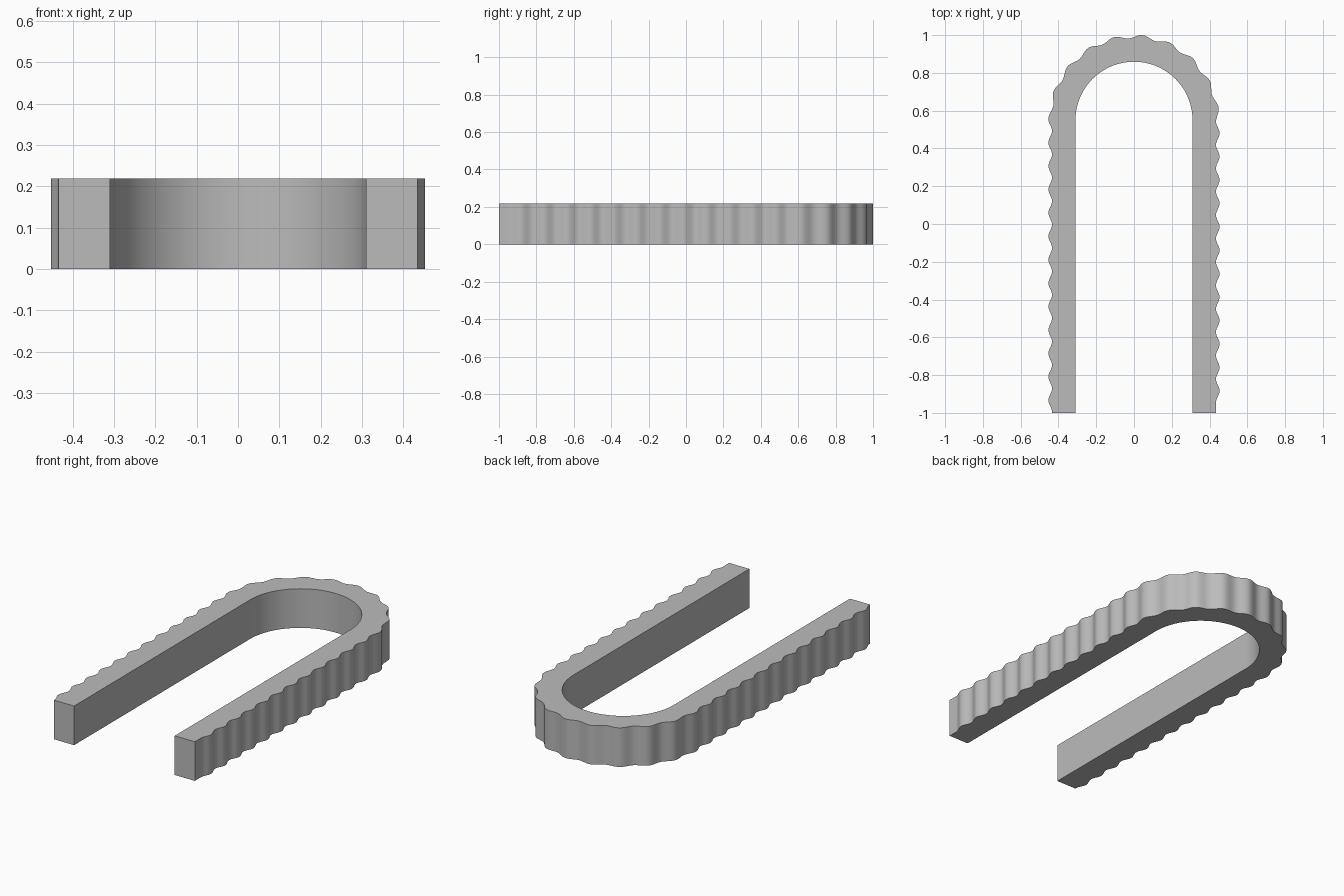
import bpy, bmesh, math

cube = bpy.data.objects.get("Cube")
if cube:
    bpy.data.objects.remove(cube, do_unlink=True)

HEIGHT = 0.218
INNER = 0.31         # inner radius of the bend
MIDLINE = 0.375      # radius along which the ripples are spaced
OUTER = 0.4435       # mean outer radius
RIPPLE = 0.0095      # ripple amplitude
PERIOD = 0.124
BEND_Y = 0.549       # centre of the bend
FIRST_VALLEY = -0.945
STRAIGHT = BEND_Y + 1
ARC = math.pi * MIDLINE
TOTAL = 2 * STRAIGHT + ARC
STEPS = 500

grey = bpy.data.materials.new("light grey")
grey.use_nodes = True
grey.diffuse_color = (0.5, 0.5, 0.5, 1)
bsdf = next(n for n in grey.node_tree.nodes if n.type == 'BSDF_PRINCIPLED')
bsdf.inputs["Base Color"].default_value = grey.diffuse_color


def place(s, r):
    """Point at distance s along the U path, offset r from its axis."""
    if s < STRAIGHT:
        return r, s - 1
    if s > STRAIGHT + ARC:
        return -r, BEND_Y - (s - STRAIGHT - ARC)
    a = (s - STRAIGHT) / MIDLINE
    return r * math.cos(a), BEND_Y + r * math.sin(a)


def ripple(s):
    """Outer offset: plain at the start, then a regular wave."""
    t = max(0, s - 1 - FIRST_VALLEY)
    return OUTER - RIPPLE * math.cos(2 * math.pi * t / PERIOD)


# Rippled U-shaped band: a rectangular section swept along the path
bm = bmesh.new()
rings = []
for i in range(STEPS + 1):
    s = TOTAL * i / STEPS
    ring = []
    for r, z in ((INNER, 0), (ripple(s), 0), (ripple(s), HEIGHT), (INNER, HEIGHT)):
        x, y = place(s, r)
        ring.append(bm.verts.new((x, y, z)))
    rings.append(ring)
for a, b in zip(rings, rings[1:]):
    for k in range(4):
        n = (k + 1) % 4
        bm.faces.new((a[k], a[n], b[n], b[k]))
bm.faces.new(rings[0])
bm.faces.new(rings[-1])
bmesh.ops.recalc_face_normals(bm, faces=bm.faces)

mesh = bpy.data.meshes.new("rippled_u_band")
bm.to_mesh(mesh)
bm.free()
mesh.materials.append(grey)
band = bpy.data.objects.new("rippled_u_band", mesh)
bpy.context.collection.objects.link(band)

bpy.ops.object.select_all(action='DESELECT')
band.select_set(True)
bpy.context.view_layer.objects.active = band
bpy.ops.object.shade_smooth_by_angle(angle=math.radians(35))
